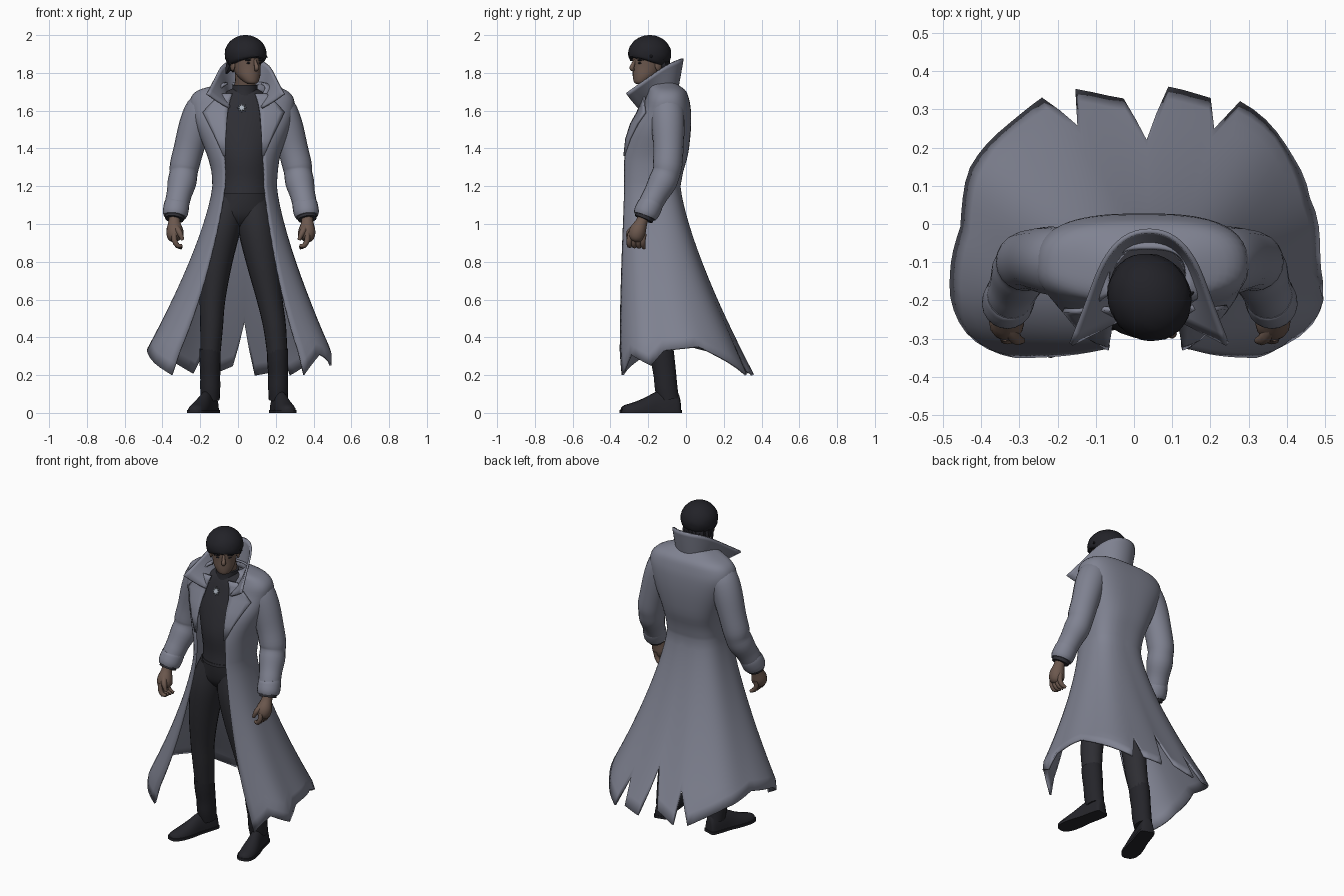
import bpy, bmesh, math, random
from mathutils import Vector, Matrix

if "Cube" in bpy.data.objects:
    bpy.data.objects.remove(bpy.data.objects["Cube"])
random.seed(4)

def material(name, rgb):
    m = bpy.data.materials.new(name)
    m.diffuse_color = (*rgb, 1)
    m.use_nodes = True
    m.node_tree.nodes["Principled BSDF"].inputs["Base Color"].default_value = m.diffuse_color
    return m

COAT = material("grey coat cloth", (.215, .225, .285))
SHIRT = material("charcoal shirt", (.028, .028, .035))
TROUSER = material("dark trousers", (.027, .027, .033))
BOOT = material("black leather", (.018, .018, .023))
HAIR = material("black hair", (.016, .016, .021))
SKIN = material("brown skin", (.15, .098, .076))
PIN = material("pale metal", (.4, .44, .5))

def finish(name, bm, mat, matrix=None):
    bmesh.ops.recalc_face_normals(bm, faces=bm.faces)
    me = bpy.data.meshes.new(name)
    bm.to_mesh(me)
    bm.free()
    if matrix:
        me.transform(matrix)
        if matrix.determinant() < 0:
            me.flip_normals()
    me.materials.append(mat)
    ob = bpy.data.objects.new(name, me)
    bpy.context.collection.objects.link(ob)
    return ob

def loft(name, rings, mat, cyclic=True, caps=True, matrix=None):
    bm = bmesh.new()
    vs = [[bm.verts.new(p) for p in r] for r in rings]
    n = len(rings[0])
    for a, b in zip(vs, vs[1:]):
        for i in range(n if cyclic else n - 1):
            j = (i + 1) % n
            bm.faces.new((a[i], a[j], b[j], b[i]))
    if cyclic and caps:
        bm.faces.new(vs[0])
        bm.faces.new(vs[-1])
    return finish(name, bm, mat, matrix)

def smooth_path(pts, k=4):
    # Catmull-Rom resampling of tuples of any length
    out = []
    for i in range(len(pts) - 1):
        p0, p1, p2, p3 = pts[max(i - 1, 0)], pts[i], pts[i + 1], pts[min(i + 2, len(pts) - 1)]
        for s in range(k):
            t = s / k
            out.append(tuple(.5 * (2 * b + (c - a) * t + (2 * a - 5 * b + 4 * c - d) * t * t
                       + (3 * b - a - 3 * c + d) * t ** 3) for a, b, c, d in zip(p0, p1, p2, p3)))
    return out + [tuple(pts[-1])]

def tube(name, pts, mat, n=16, k=4, matrix=None):
    # points are x, y, z, radius
    pts = smooth_path(pts, k)
    rings = []
    for i, p in enumerate(pts):
        d = Vector(pts[min(i + 1, len(pts) - 1)][:3]) - Vector(pts[max(i - 1, 0)][:3])
        u = d.cross(Vector((0, 1, .01))).normalized()
        v = d.cross(u).normalized()
        rings.append([Vector(p[:3]) + p[3] * (u * math.cos(a) + v * math.sin(a))
                      for a in (2 * math.pi * j / n for j in range(n))])
    return loft(name, rings, mat, matrix=matrix)

def stack(name, rows, mat, n=28, matrix=None):
    # rows are z, cx, cy, rx, ry
    return loft(name, [[(cx + rx * math.cos(2 * math.pi * j / n), cy + ry * math.sin(2 * math.pi * j / n), z)
                        for j in range(n)] for z, cx, cy, rx, ry in smooth_path(rows, 4)], mat, matrix=matrix)

def ball(name, centre, size, mat, matrix=None):
    bm = bmesh.new()
    bmesh.ops.create_uvsphere(bm, u_segments=20, v_segments=12, radius=1,
                              matrix=Matrix.Translation(centre) @ Matrix.Diagonal((*size, 1)))
    return finish(name, bm, mat, matrix)

def thicken(ob, t, sub=0):
    if sub:
        m = ob.modifiers.new("smooth", 'SUBSURF')
        m.levels = m.render_levels = sub
        m.boundary_smooth = 'PRESERVE_CORNERS'
    m = ob.modifiers.new("cloth", 'SOLIDIFY')
    m.thickness, m.offset = t, 0

# Long coat: rows are z, cx, cy, side, front, back radius, front opening angle
UPPER = [(1.745, .035, -.14, .10, .07, .075, 66), (1.725, .03, -.13, .165, .08, .095, 60),
         (1.70, .022, -.115, .235, .09, .11, 53), (1.66, .022, -.115, .268, .10, .125, 46),
         (1.60, .022, -.115, .268, .12, .135, 40), (1.50, .028, -.13, .238, .165, .15, 33),
         (1.37, .03, -.15, .19, .185, .155, 31), (1.28, .035, -.16, .17, .185, .14, 32),
         (1.20, .035, -.17, .165, .178, .135, 34)]
HEM = [(62, .20), (88, .32), (110, .36), (130, .31), (153, .21), (159.5, .39), (162.5, .20), (176, .25),
       (182.5, .48), (189.5, .20), (202, .22), (205, .38), (210, .20), (226, .28), (241, .35), (262, .33),
       (272, .25), (284, .31), (297, .20)]
columns = []
for (a, za), (b, zb) in zip(HEM, HEM[1:]):
    k = max(1, round((b - a) / 4))
    columns += [((a + (b - a) * i / k - 62) / 235, za + (zb - za) * i / k) for i in range(k)]
columns.append((1, HEM[-1][1]))

def coat_point(row, s, fold=0):
    z, cx, cy, rx, rf, rb, p0 = row
    deg = p0 + s * (360 - 2 * p0)
    sn, cs = math.sin(math.radians(deg)), math.cos(math.radians(deg))
    n = 2.5 if cs > 0 else 2.9
    r = ((abs(sn) / rx) ** n + (abs(cs) / (rf if cs > 0 else rb)) ** n) ** (-1 / n)
    r *= 1 + .008 * fold * math.sin(s * 50)
    return (cx - r * sn, cy - r * cs, z)

def skirt_row(t):
    g = t ** 1.35
    return (1.2 - t, .035 * (1 - g), -.17 + .02 * g, .165 + .382 * min(g, .84), .178 + .055 * t,
            .135 + .367 * g, 34 + 28 * t)

rings = [[coat_point(r, s) for s, _ in columns] for r in smooth_path(UPPER, 3)]
for k in range(1, 17):
    rings.append([coat_point(skirt_row((1.2 - z) * k / 16), s, k / 16) for s, z in columns])
thicken(loft("long_coat", rings, COAT, cyclic=False), .012)

# Turned-up collar, wide lapels
top = [(0, -.012, 1.878), (.07, -.03, 1.872), (.125, -.1, 1.845), (.155, -.19, 1.78), (.205, -.315, 1.69)]
low = [(0, -.045, 1.70), (.06, -.06, 1.70), (.1, -.11, 1.695), (.1, -.17, 1.68), (.085, -.255, 1.615)]
def both_sides(half):
    return [Vector((.04 - x, y, z)) for x, y, z in half[::-1]] + [Vector((.04 + x, y, z)) for x, y, z in half[1:]]
lo, hi = both_sides(low), both_sides(top)
mid = [a.lerp(b, .5) - Vector((0, 0, .006)) for a, b in zip(lo, hi)]
thicken(loft("collar", [lo, mid, hi], COAT, cyclic=False), .012, 2)

def chest_y(x, z):
    for b, a in zip(UPPER, UPPER[1:]):
        if a[0] <= z <= b[0]:
            f = (z - a[0]) / (b[0] - a[0])
            _, cx, cy, rx, rf, _, _ = [p + (q - p) * f for p, q in zip(a, b)]
            q = min(abs(x - cx) / rx, .97)
            return cy - rf * (1 - q ** 2.5) ** .4
    return -.2

LAPEL = [(1.69, .06, .12), (1.66, .07, .15), (1.63, .078, .18), (1.59, .085, .215), (1.53, .09, .185),
         (1.45, .095, .145), (1.36, .095, .105)]
for side, sx in (("left", -1), ("right", 1)):
    rows = []
    for z, xi, xo in LAPEL:
        xs = [.03 + sx * (xi + (xo - xi) * i / 5) for i in range(6)]
        rows.append([(x, chest_y(x, z) - .004 - .014 * min(1, (z - 1.36) / .12), z) for x in xs])
    thicken(loft(side + "_lapel", rows, COAT, cyclic=False), .012)

# Sleeves, cuffs, hands
def arm(side, sx):
    M = Matrix.Translation((.015, 0, 0)) @ Matrix.Diagonal((sx, 1, 1, 1))
    tube(side + "_sleeve", [(-.14, -.105, 1.64, .06), (-.17, -.105, 1.63, .08), (-.205, -.10, 1.60, .09),
         (-.24, -.095, 1.52, .088), (-.275, -.093, 1.40, .08), (-.298, -.098, 1.31, .078), (-.303, -.105, 1.27, .074),
         (-.312, -.125, 1.22, .076), (-.326, -.158, 1.16, .067), (-.335, -.18, 1.12, .065), (-.345, -.205, 1.07, .062)],
         COAT, 20, 3, M)
    tube(side + "_cuff", [(-.337, -.185, 1.12, .063), (-.34, -.19, 1.10, .067), (-.347, -.21, 1.06, .067),
         (-.35, -.218, 1.04, .06)], COAT, 20, 3, M)
    tube(side + "_shirt_cuff", [(-.347, -.21, 1.06, .055), (-.352, -.225, 1.025, .05)], SHIRT, 16, 2, M)
    tube(side + "_palm", [(-.35, -.22, 1.05, .03), (-.352, -.235, 1.01, .032), (-.35, -.255, .965, .045),
         (-.345, -.265, .93, .042), (-.34, -.27, .915, .025)], SKIN, 14, 3, M)
    for i in range(4):
        y = -.222 - .024 * i
        tube(side + "_finger", [(-.352, y, .95, .014), (-.352, y - .006, .915, .0145), (-.335, y - .006, .885, .013),
             (-.312, y, .874 + .004 * i, .009)], SKIN, 8, 2, M)
    tube(side + "_thumb", [(-.345, -.27, .985, .018), (-.325, -.3, .955, .016), (-.308, -.305, .915, .009)], SKIN, 8, 3, M)
arm("left", 1)
arm("right", -1)

# Shirt, stand collar, trousers
stack("shirt", [(1.72, .035, -.15, .06, .055), (1.67, .03, -.14, .14, .085), (1.60, .028, -.13, .19, .115),
      (1.50, .03, -.13, .195, .143), (1.36, .032, -.155, .155, .145), (1.24, .034, -.165, .138, .13),
      (1.165, .034, -.17, .14, .128)], SHIRT)
stack("shirt_collar", [(1.66, .033, -.15, .075, .072), (1.70, .035, -.155, .067, .066), (1.735, .038, -.158, .066, .066)], SHIRT)
stack("trouser_hips", [(1.18, .034, -.17, .135, .123), (1.11, .028, -.17, .145, .115), (1.05, .016, -.17, .16, .1),
      (1.01, .008, -.17, .12, .075), (.985, .006, -.17, .06, .045)], TROUSER)
stack("belt_line", [(1.178, .034, -.17, .141, .13), (1.16, .034, -.17, .142, .131)], SHIRT)

def leg(side, xs, heel, toe):
    deep = Matrix.Translation((0, -.13, 0)) @ Matrix.Diagonal((1, 1.15, 1, 1)) @ Matrix.Translation((0, .13, 0))
    z_r_y = [(1.13, .085, -.162), (.98, .099, -.165), (.8, .086, -.167), (.6, .068, -.158), (.45, .06, -.145), (.28, .052, -.122)]
    tube(side + "_trouser_leg", [(x, y, z, r) for x, (z, r, y) in zip(xs, z_r_y)], TROUSER, 20, 4, deep)
    ax = heel[0] + .12 * (toe[0] - heel[0])
    tube(side + "_boot_shaft", [(xs[-1], -.13, .34, .056), (xs[-1], -.124, .28, .056), (ax, -.114, .2, .053),
         (ax, -.108, .13, .053), (ax, -.098, .07, .05)], BOOT, 18, 3, deep)
    h, d = Vector((*heel, 0)), Vector((toe[0] - heel[0], toe[1] - heel[1], 0))
    w = Vector((d.y, -d.x, 0)).normalized()
    rows = smooth_path([(0, .03, .08), (.04, .04, .11), (.2, .043, .125), (.4, .043, .112), (.6, .05, .08),
                        (.8, .05, .055), (.94, .037, .042), (1, .015, .028)], 3)
    loft(side + "_boot_foot", [[h + d * t + w * hw * math.cos(a) + Vector((0, 0, max(.01, .01 + (ht - .01) * math.sin(a))))
         for a in (math.pi * j / 10 for j in range(11))] for t, hw, ht in rows], BOOT)
    loft(side + "_boot_sole", [[h + d * (.5 + (t - .5) * 1.02) + w * s * (hw + .004) + Vector((0, 0, z))
         for s, z in ((-1, 0), (1, 0), (1, .016), (-1, .016))] for t, hw, ht in rows], BOOT)
leg("left", (-.04, -.085, -.116, -.135, -.14, -.148), (-.135, -.035), (-.235, -.342))
leg("right", (.085, .1, .13, .168, .195, .21), (.205, -.035), (.27, -.338))

# Neck and head, turned to the right
tube("neck", [(.03, -.13, 1.66, .055), (.037, -.155, 1.73, .055), (.04, -.175, 1.8, .055)], SKIN, 16, 3)
H = Matrix.Translation((.04, -.192, 0)) @ Matrix.Rotation(math.radians(32), 4, 'Z')
stack("head", [(1.742, 0, -.062, .02, .02), (1.752, 0, -.056, .038, .036), (1.785, 0, -.032, .06, .064),
      (1.83, 0, -.008, .071, .088), (1.88, 0, 0, .077, .096), (1.93, 0, .005, .075, .09), (1.97, 0, .005, .04, .05)],
      SKIN, 24, H)
tube("nose", [(0, -.092, 1.868, .007), (0, -.104, 1.845, .010), (0, -.112, 1.825, .013), (0, -.1, 1.815, .008)], SKIN, 10, 3, H)
ball("mouth", (0, -.084, 1.793), (.018, .009, .003), HAIR, H)
for sx in (-1, 1):
    ball("ear", (sx * .078, .005, 1.84), (.01, .02, .03), SKIN, H)
    ball("eyebrow", (sx * .034, -.084, 1.868), (.02, .01, .005), HAIR, H)
    ball("eye", (sx * .033, -.083, 1.852), (.011, .008, .005), HAIR, H)

# Hair cap with fringe and nape tufts
bm = bmesh.new()
bmesh.ops.create_uvsphere(bm, u_segments=32, v_segments=24, radius=1)
for v in bm.verts:
    rough = 1 + random.uniform(-.012, .012) * (abs(v.co.z) < .95)
    x, y, z = v.co.x * .108 * rough, v.co.y * .117 * rough, 1.9 + v.co.z * .1
    v.co = (x, y, max(z, 1.845 - .35 * y if y < .03 else 1.80))
finish("hair", bm, HAIR, H)
for i in range(22):
    a = 2 * math.pi * (i + random.uniform(-.25, .25)) / 22
    x, y = math.sin(a), -math.cos(a)
    z = 1.895 if y < -.1 else (1.87 if y < .4 else 1.825)
    drop = random.uniform(.012, .034)
    tube("hair_tuft", [(x * .075, y * .084, z + .03, .026), (x * .088, y * .098, z, .018),
         (x * .098 + random.uniform(-.02, .02), y * .108, z - drop, .002)], HAIR, 6, 2, H)

# Star-shaped chest pin
P = Matrix.Translation((.02, -.249, 1.615)) @ Matrix.Rotation(math.radians(-22), 4, 'X') @ Matrix.Rotation(math.pi / 2, 4, 'X')
star = [(r * math.sin(math.pi * i / 8), r * math.cos(math.pi * i / 8))
        for i in range(16) for r in [(.026, .012)[i % 2]]]
loft("chest_pin", [[(x, y, z) for x, y in star] for z in (-.004, .004)], PIN, matrix=P)

# Smooth shading
bpy.ops.object.select_all(action='SELECT')
bpy.context.view_layer.objects.active = bpy.data.objects["long_coat"]
bpy.ops.object.shade_smooth_by_angle(angle=math.radians(50))
